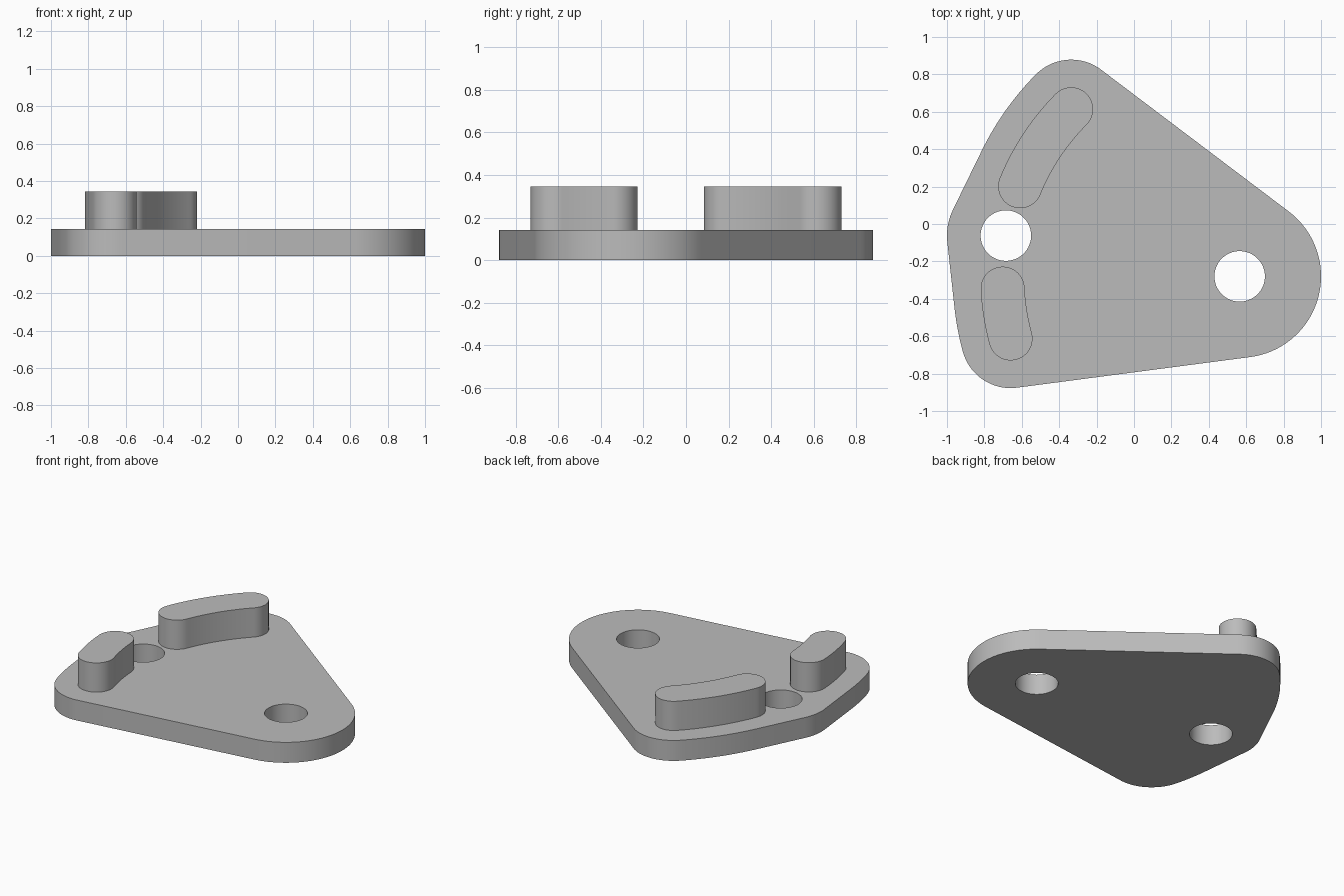
import bpy, bmesh
from math import cos, sin, pi, radians, atan2
from mathutils import Vector

cube = bpy.data.objects.get("Cube")
if cube:
    bpy.data.objects.remove(cube, do_unlink=True)

grey = bpy.data.materials.new("plain grey")
grey.use_nodes = True
colour = (0.5, 0.5, 0.5, 1)
grey.diffuse_color = colour
grey.node_tree.nodes["Principled BSDF"].inputs["Base Color"].default_value = colour

PLATE_TOP, BOSS_TOP = 0.142, 0.345
PIVOT = Vector((0.565, -0.28))       # every curved part is concentric with this hole
SIDE_HOLE = Vector((-0.685, -0.062))
TRACK, BOSS_R, EDGE_R, HOLE_R = 1.269, 0.117, 0.265, 0.135
SLOTS = {"long_boss": (Vector((-0.335, 0.613)), Vector((-0.61, 0.202))),
         "short_boss": (Vector((-0.702, -0.345)), Vector((-0.658, -0.612)))}


def angle(p):
    d = p - PIVOT
    return atan2(d.y, d.x) % (2 * pi)


def arc(c, r, a, b, n):
    return [c + r * Vector((cos(a + (b - a) * i / n), sin(a + (b - a) * i / n)))
            for i in range(n + 1)]


def circle(c, r, n=96):
    return arc(c, r, 0, 2 * pi, n)[:-1]


def slot(a, b, r):
    """Rounded slot following the track, counter-clockwise from angle a to b."""
    on_track = lambda t: PIVOT + TRACK * Vector((cos(t), sin(t)))
    return (arc(PIVOT, TRACK + r, a, b, 24)
            + arc(on_track(b), r, b, b + pi, 32)[1:]
            + arc(PIVOT, TRACK - r, b, a, 24)[1:]
            + arc(on_track(a), r, a + pi, a + 2 * pi, 32)[1:-1])


def hull(points):
    """Counter-clockwise convex outline around the points."""
    pts = sorted((round(p.x, 5), round(p.y, 5)) for p in points)

    def half(seq):
        out = []
        for x, y in seq:
            while len(out) > 1:
                (ax, ay), (bx, by) = out[-2:]
                if (bx - ax) * (y - ay) - (by - ay) * (x - ax) > 0:
                    break
                out.pop()
            out.append((x, y))
        return out[:-1]
    return [Vector(p) for p in half(pts) + half(pts[::-1])]


def prism(name, outline, z0, z1):
    bm = bmesh.new()
    base = bm.faces.new([bm.verts.new((p.x, p.y, z0)) for p in outline])
    top = bmesh.ops.extrude_face_region(bm, geom=[base])
    bmesh.ops.translate(bm, vec=(0, 0, z1 - z0),
                        verts=[v for v in top["geom"] if isinstance(v, bmesh.types.BMVert)])
    bmesh.ops.recalc_face_normals(bm, faces=bm.faces)
    mesh = bpy.data.meshes.new(name)
    bm.to_mesh(mesh)
    bm.free()
    mesh.materials.append(grey)
    ob = bpy.data.objects.new(name, mesh)
    bpy.context.collection.objects.link(ob)
    return ob


def activate(ob):
    bpy.ops.object.select_all(action="DESELECT")
    ob.select_set(True)
    bpy.context.view_layer.objects.active = ob


# Base plate: outline wrapped around the pivot, side hole and both bosses
border = circle(PIVOT, 0.435, 128) + circle(SIDE_HOLE, 0.315)
for a, b in SLOTS.values():
    border += slot(angle(a), angle(b), EDGE_R)
plate = prism("base_plate", hull(border), 0, PLATE_TOP)

# Two through holes
for name, centre in (("pivot_hole", PIVOT), ("side_hole", SIDE_HOLE)):
    cutter = prism(name + "_cutter", circle(centre, HOLE_R, 64), -0.1, PLATE_TOP + 0.1)
    cutter.hide_render = True
    mod = plate.modifiers.new(name, "BOOLEAN")
    mod.operation, mod.solver, mod.object = "DIFFERENCE", "EXACT", cutter
    activate(plate)
    bpy.ops.object.modifier_apply(modifier=mod.name)
    bpy.data.objects.remove(cutter, do_unlink=True)

# Raised curved bosses, slightly sunk into the plate
parts = [plate]
for name, (a, b) in SLOTS.items():
    parts.append(prism(name, slot(angle(a), angle(b), BOSS_R), PLATE_TOP - 0.02, BOSS_TOP))

for ob in parts:
    activate(ob)
    bpy.ops.object.shade_smooth_by_angle(angle=radians(30))
